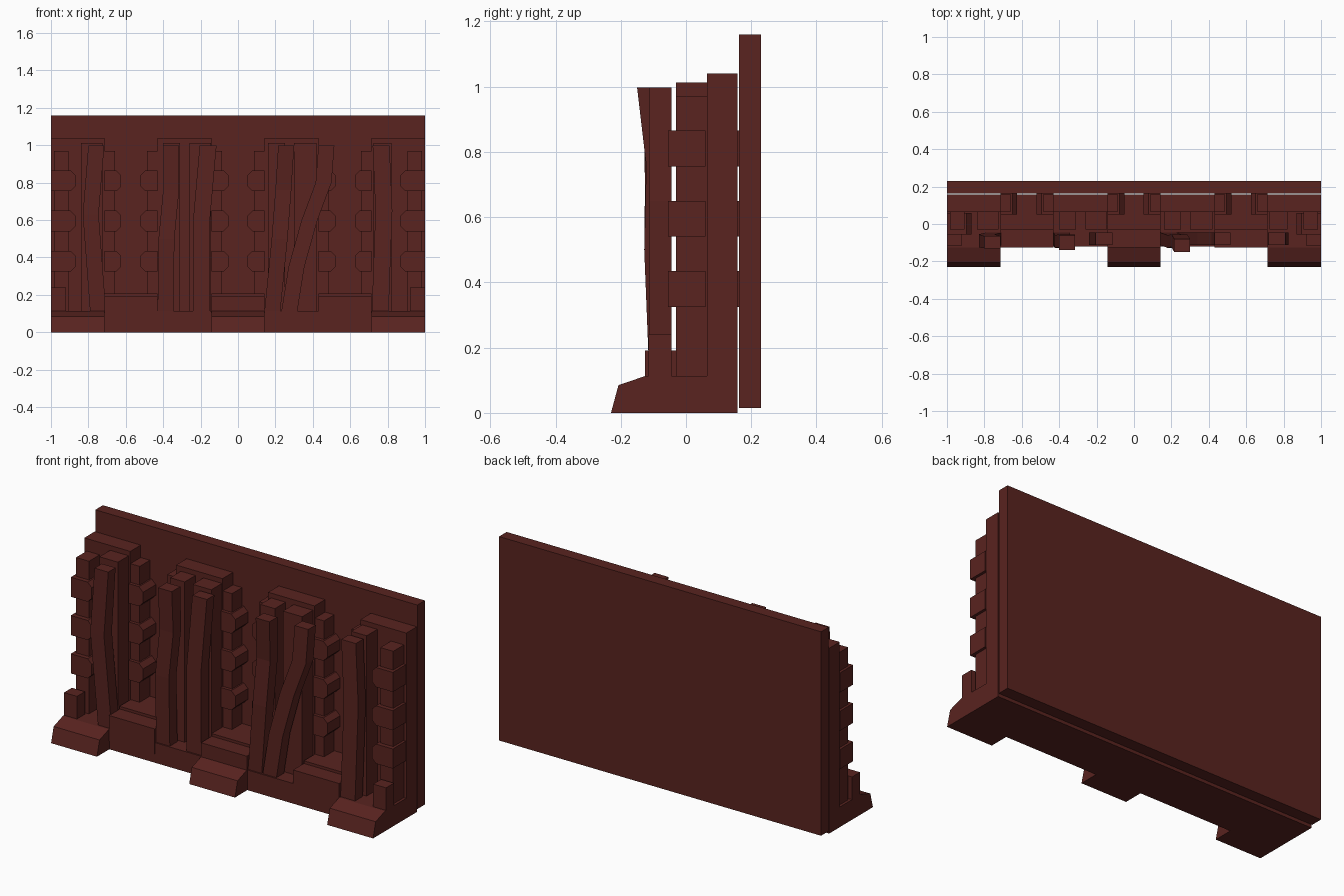
import bpy

if "Cube" in bpy.data.objects:
    bpy.data.objects.remove(bpy.data.objects["Cube"])

mat = bpy.data.materials.new("dark_red")
mat.diffuse_color = (0.1, 0.017, 0.014, 1)
mat.use_nodes = True
mat.node_tree.nodes["Principled BSDF"].inputs["Base Color"].default_value = mat.diffuse_color


def mesh(name, verts, faces):
    me = bpy.data.meshes.new(name)
    me.from_pydata(verts, [], faces)
    me.materials.append(mat)
    ob = bpy.data.objects.new(name, me)
    bpy.context.collection.objects.link(ob)
    return ob


def loft(name, rings):
    # join equal-sized rings into a closed solid
    n = len(rings[0])
    verts = [v for r in rings for v in r]
    faces = [tuple(range(n))[::-1], tuple(range(len(verts) - n, len(verts)))]
    for k in range(len(rings) - 1):
        for i in range(n):
            a, b = k * n + i, k * n + (i + 1) % n
            faces.append((a, b, b + n, a + n))
    return mesh(name, verts, faces)


def box(name, x0, x1, y0, y1, z0, z1):
    return loft(name, [[(x0, y0, z), (x1, y0, z), (x1, y1, z), (x0, y1, z)] for z in (z0, z1)])


def extrude_x(name, x0, x1, profile):
    return loft(name, [[(x, y, z) for y, z in profile] for x in (x0, x1)])


def beam(name, stations, width=0.085):
    # stations: left x, front y, back y, z
    return loft(name, [[(x, f, z), (x + width, f, z), (x + width, b, z), (x, b, z)]
                       for x, f, b, z in stations])


def tooth(name, x0, x1, y0, y1, z):
    # block centred on z, chamfered at its x1 end
    d = 0.025 if x1 > x0 else -0.025
    p = [(x0, z - .055), (x1 - d, z - .055), (x1, z - .03),
         (x1, z + .03), (x1 - d, z + .055), (x0, z + .055)]
    if d < 0:
        p.reverse()
    return loft(name, [[(x, y, zz) for x, zz in p] for y in (y1, y0)])


# back panel
box("back_panel", -1, 1, 0.163, 0.23, 0.015, 1.16)

# plinth, projecting feet and raised sills
box("plinth", -1, 1, -0.12, 0.158, 0, 0.113)
for x0, x1 in ((-1, -0.715), (-0.142, 0.142), (0.715, 1)):
    extrude_x("foot", x0, x1, [(-0.23, 0), (-0.115, 0), (-0.115, 0.113), (-0.125, 0.113), (-0.207, 0.085)])
for x0, x1 in ((-0.715, -0.43), (-0.142, 0.142), (0.43, 0.715)):
    extrude_x("sill", x0, x1, [(-0.125, 0.05), (0.158, 0.05), (0.158, 0.207), (-0.03, 0.207), (-0.03, 0.192), (-0.125, 0.192)])

# rear wall blocks
for x0, x1 in ((-1, -0.715), (-0.43, -0.142), (0.142, 0.43), (0.715, 1)):
    box("wall_block", x0, x1, 0.065, 0.158, 0.1, 1.04)

# middle pilasters
for x0, x1 in ((-0.84, -0.725), (-0.40, -0.31), (-0.26, -0.145),
               (0.16, 0.25), (0.30, 0.42), (0.725, 0.82)):
    box("pilaster", x0, x1, -0.03, 0.07, 0.1, 1.013)

# toothed posts inside the recesses
for edge, s in ((-0.715, 1), (-0.43, -1), (-0.142, 1), (0.142, -1), (0.43, 1), (0.715, -1)):
    a, b = sorted((edge, edge + s * 0.057))
    box("recess_post", a, b, 0.068, 0.158, 0.2, 0.97)
    for z in (0.38, 0.595, 0.81):
        tooth("recess_tooth", edge, edge + s * 0.09, 0.05, 0.165, z)

# toothed posts and stubs at the ends
for s in (-1, 1):
    a, b = sorted((s * 0.985, s * 0.905))
    box("end_post", a, b, -0.03, 0.07, 0.1, 0.97)
    for z in (0.38, 0.595, 0.81):
        tooth("end_tooth", s * 1.0, s * 0.87, -0.055, 0.06, z)
    a, b = sorted((s * 1.0, s * 0.92))
    box("end_stub", a, b, -0.115, -0.045, 0.1, 0.24)

# bent front beams
F, B = -0.112, -0.045
beam("front_beam", [(-.79, F, B, .1), (-.83, -.125, -.055, .63), (-.80, -.13, -.065, .998)])
beam("front_beam", [(-.43, F, B, .1), (-.425, -.128, -.06, .5), (-.40, -.125, -.055, .76), (-.40, -.138, -.062, .998)])
beam("front_beam", [(-.24, F, B, .1), (-.24, F, B, .6), (-.205, F, B, .998)], 0.09)
beam("front_beam", [(.14, F, B, .1), (.18, -.128, -.06, .5), (.20, -.122, -.055, .76), (.215, -.15, -.08, .998)])
beam("front_beam", [(.23, F, B, .1), (.27, F, B, .35), (.34, F, B, .6), (.415, F, B, .8), (.43, F, B, .998)])
beam("front_beam", [(.715, F, B, .1), (.735, F, B, .65), (.72, F, B, .998)], 0.09)
